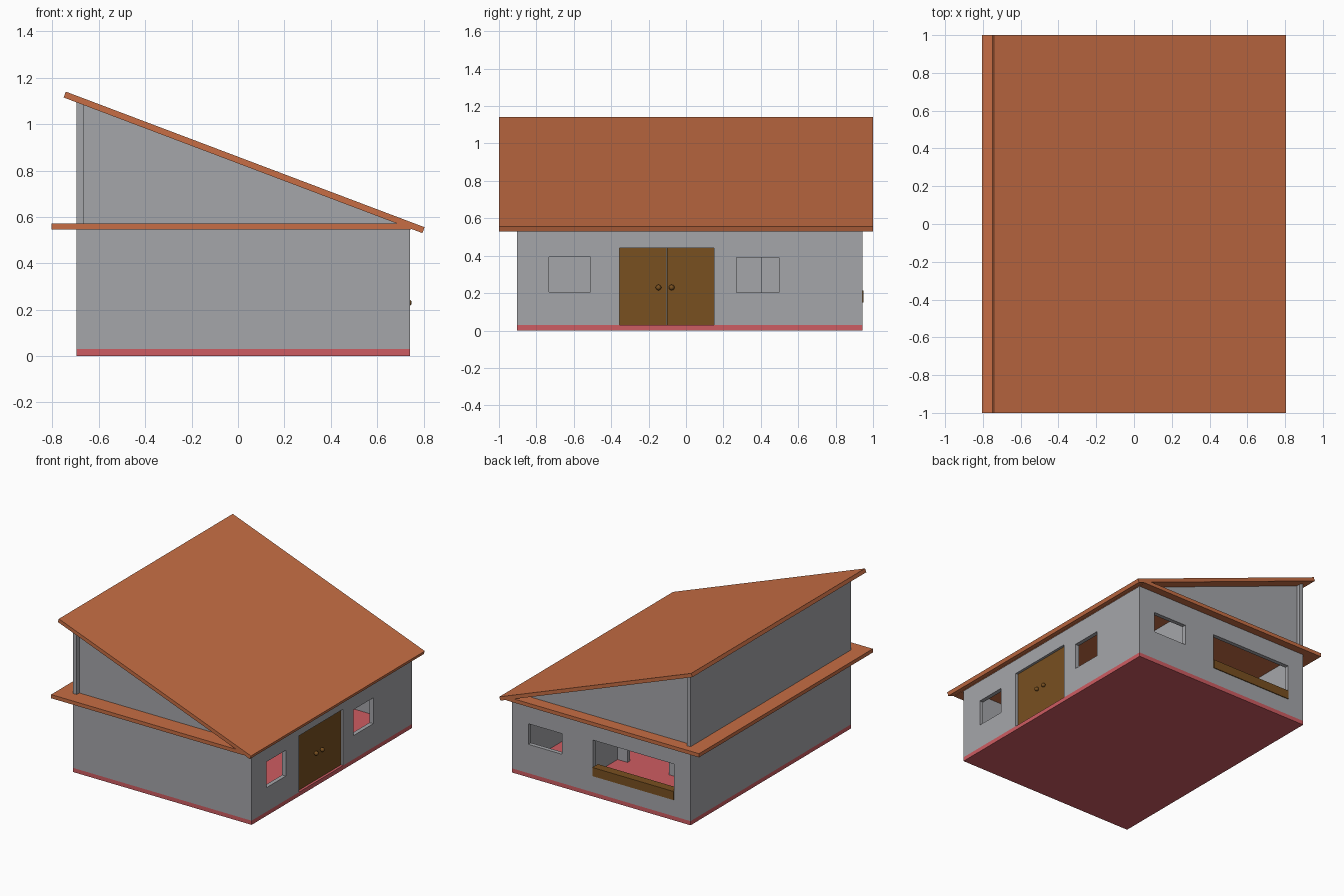
import bpy, bmesh, math

if "Cube" in bpy.data.objects:
    bpy.data.objects.remove(bpy.data.objects["Cube"])

def material(name, rgb):
    m = bpy.data.materials.new(name)
    m.diffuse_color = (*rgb, 1)
    m.use_nodes = True
    m.node_tree.nodes["Principled BSDF"].inputs["Base Color"].default_value = m.diffuse_color
    return m

ORANGE = material("orange_roof", (0.57, 0.155, 0.058))
GREY = material("grey_wall", (0.376, 0.381, 0.402))
PINK = material("pink_floor", (0.617, 0.107, 0.122))
BROWN = material("brown_wood", (0.19, 0.08, 0.0145))

def add_object(name, bm, mat):
    bmesh.ops.recalc_face_normals(bm, faces=bm.faces)
    me = bpy.data.meshes.new(name)
    bm.to_mesh(me)
    bm.free()
    me.materials.append(mat)
    ob = bpy.data.objects.new(name, me)
    bpy.context.collection.objects.link(ob)
    return ob

def prism(name, profile, y0, y1, mat):
    """Extrude an (x, z) profile along y."""
    bm = bmesh.new()
    face = bm.faces.new([bm.verts.new((x, y0, z)) for x, z in profile])
    ext = bmesh.ops.extrude_face_region(bm, geom=[face])
    for v in ext["geom"]:
        if isinstance(v, bmesh.types.BMVert):
            v.co.y = y1
    return add_object(name, bm, mat)

def box(name, x0, x1, y0, y1, z0, z1, mat):
    return prism(name, [(x0, z0), (x1, z0), (x1, z1), (x0, z1)], y0, y1, mat)

def cut(ob, *holes):
    """Cut boxes out of an object and bake the result."""
    cutters = []
    for h in holes:
        c = box("cutter", *h, GREY)
        c.hide_render = True
        cutters.append(c)
        mod = ob.modifiers.new("cut", 'BOOLEAN')
        mod.operation, mod.solver, mod.object = 'DIFFERENCE', 'EXACT', c
    dg = bpy.context.evaluated_depsgraph_get()
    dg.update()
    baked = bpy.data.meshes.new_from_object(ob.evaluated_get(dg))
    ob.modifiers.clear()
    ob.data = baked
    for c in cutters:
        bpy.data.objects.remove(c)

X0, X1, Y0, Y1 = -0.697, 0.742, -0.903, 0.943   # wall outline
T = 0.03                                        # wall thickness
FLOOR, CEIL, DECK = 0.03, 0.545, 0.572

def roof_z(x):
    """Height of the roof underside."""
    return 1.115 - 0.378 * (x + 0.752)

# Floor and lower walls with openings
box("floor", X0, X1, Y0, Y1, 0, FLOOR, PINK)
walls = box("lower_walls", X0, X1, Y0, Y1, FLOOR, CEIL, GREY)
cut(walls,
    (X0 + T, X1 - T, Y0 + T, Y1 - T, -0.1, 0.7),      # rooms
    (0.6, 0.9, -0.733, -0.51, 0.205, 0.393),          # right windows
    (0.6, 0.9, 0.27, 0.497, 0.202, 0.39),
    (0.6, 0.9, -0.356, 0.15, -0.05, 0.44),            # doorway
    (0.34, 0.61, 0.8, 1.1, 0.24, 0.39),               # back windows
    (-0.565, 0.09, 0.8, 1.1, 0.15, 0.41))

# Inner walls around the back room
box("inner_wall_side", 0.25, 0.28, 0.40, Y1 - T, FLOOR, CEIL, GREY)
box("inner_wall_stub", 0.17, 0.25, 0.40, 0.43, FLOOR, CEIL, GREY)
box("inner_wall_long", X0 + T, -0.166, 0.40, 0.43, FLOOR, CEIL, GREY)

# Counter in the wide back window
box("window_counter", -0.565, 0.09, 0.885, 0.949, 0.15, 0.213, BROWN)

# Double door with round knobs
mid = -0.103
for side, y0, y1, knob_y in (("left", -0.356, mid - 0.001, -0.147), ("right", mid + 0.001, 0.15, -0.077)):
    box("door_" + side, 0.70, 0.724, y0, y1, FLOOR, 0.44, BROWN)
    bm = bmesh.new()
    bmesh.ops.create_uvsphere(bm, u_segments=16, v_segments=10, radius=0.015)
    bmesh.ops.translate(bm, verts=bm.verts, vec=(0.734, knob_y, 0.23))
    for f in bm.faces:
        f.smooth = True
    add_object("door_knob_" + side, bm, BROWN)

# Flat deck above the lower storey
box("deck", -0.805, 0.745, -1, 1, CEIL, DECK, ORANGE)

# Upper walls under the slope
prism("upper_left_wall", [(X0, DECK), (X0 + T, DECK), (X0 + T, roof_z(X0 + T)), (X0, roof_z(X0))], Y0, Y1, GREY)
tip = -0.752 + (1.115 - DECK) / 0.378
gable = [(X0 + T, DECK), (tip, DECK), (X0 + T, roof_z(X0 + T))]
prism("front_gable", gable, Y0 + 0.03, Y0 + 0.06, GREY)
prism("back_gable", gable, Y1 - 0.06, Y1 - 0.03, GREY)

# Sloping roof
a = math.atan(0.378)
dx, dz = 0.027 * math.sin(a), 0.027 * math.cos(a)
low = [(-0.752, 1.115), (0.795, roof_z(0.795))]
prism("sloping_roof", low + [(x + dx, z + dz) for x, z in reversed(low)], -1, 1, ORANGE)
